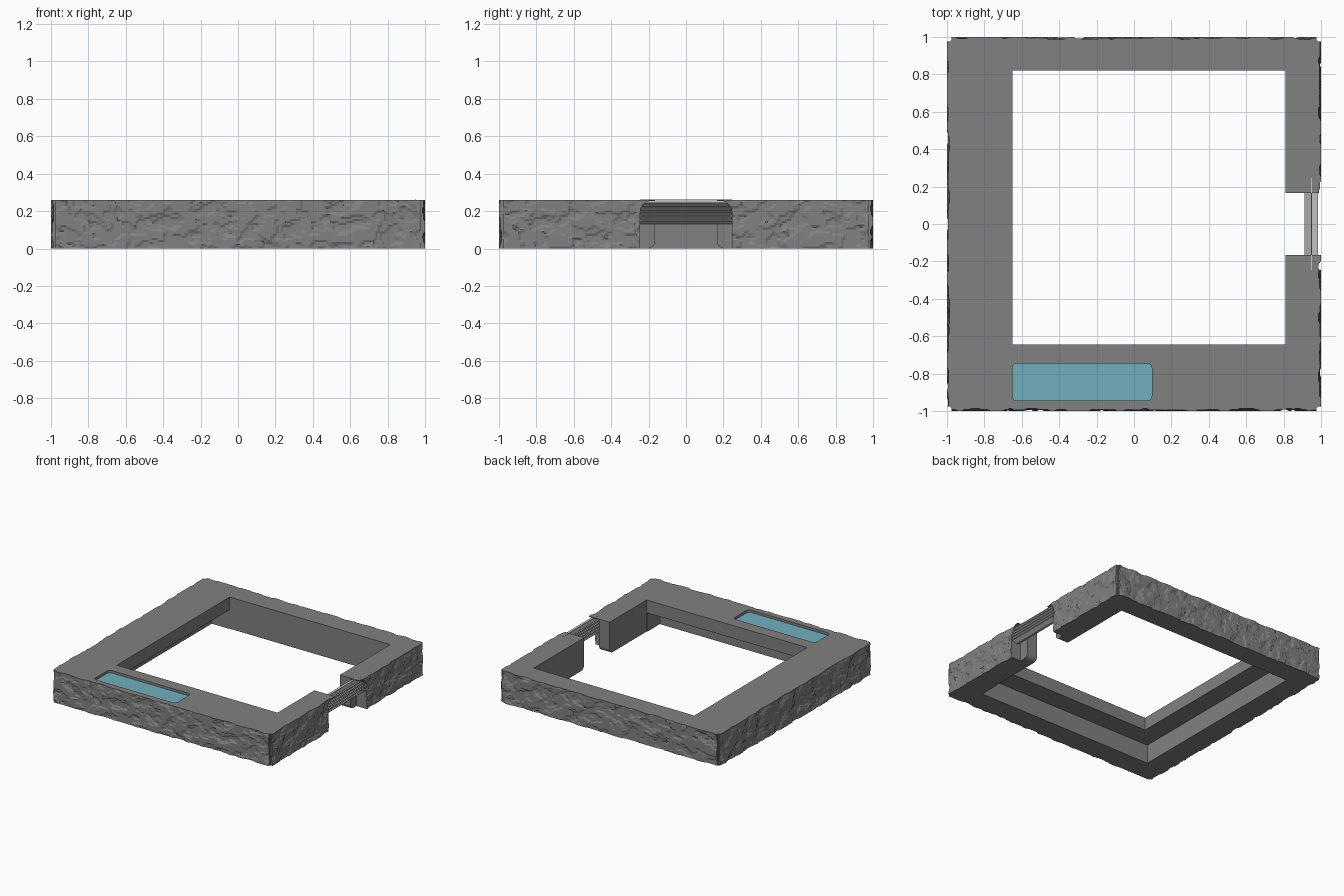
import bpy, bmesh, math
from mathutils import Vector, noise

if "Cube" in bpy.data.objects:
    bpy.data.objects.remove(bpy.data.objects["Cube"])


def material(name, color):
    m = bpy.data.materials.new(name)
    m.diffuse_color = (*color, 1)
    m.use_nodes = True
    m.node_tree.nodes["Principled BSDF"].inputs["Base Color"].default_value = m.diffuse_color
    return m


GREY = material("stone grey", (0.22, 0.22, 0.22))
BLUE = material("water blue", (0.165, 0.43, 0.51))
LIGHT = material("shutter light grey", (0.55, 0.55, 0.55))


def make(name, bm, mat):
    bmesh.ops.recalc_face_normals(bm, faces=bm.faces)
    me = bpy.data.meshes.new(name)
    bm.to_mesh(me)
    bm.free()
    me.materials.append(mat)
    ob = bpy.data.objects.new(name, me)
    bpy.context.collection.objects.link(ob)
    return ob


def prism(name, pts, vec, mat=GREY):
    """Extrude a closed outline of 3D points along vec."""
    bm = bmesh.new()
    f = bm.faces.new([bm.verts.new(p) for p in pts])
    ext = bmesh.ops.extrude_face_region(bm, geom=[f])
    bmesh.ops.translate(bm, vec=vec, verts=[v for v in ext["geom"] if isinstance(v, bmesh.types.BMVert)])
    return make(name, bm, mat)


def box(name, x0, x1, y0, y1, z0, z1, mat=GREY):
    return prism(name, [(x0, y0, z0), (x1, y0, z0), (x1, y1, z0), (x0, y1, z0)], (0, 0, z1 - z0), mat)


def arc(cx, cy, r, a0, a1, n=5):
    return [(cx + r * math.cos(math.radians(a0 + (a1 - a0) * i / n)),
             cy + r * math.sin(math.radians(a0 + (a1 - a0) * i / n))) for i in range(n + 1)]


def rounded(x0, x1, y0, y1, r):
    return (arc(x1 - r, y1 - r, r, 0, 90) + arc(x0 + r, y1 - r, r, 90, 180)
            + arc(x0 + r, y0 + r, r, 180, 270) + arc(x1 - r, y0 + r, r, 270, 360))


def cut(ob, cutters):
    for c in cutters:
        m = ob.modifiers.new("cut", 'BOOLEAN')
        m.operation, m.solver, m.object = 'DIFFERENCE', 'EXACT', c
    bpy.context.view_layer.update()
    me = bpy.data.meshes.new_from_object(ob.evaluated_get(bpy.context.evaluated_depsgraph_get()))
    ob.modifiers.clear()
    ob.data = me


H = 0.26

# Cutters: courtyard, room under the ledge, gateway, shutter recess, pool
yard = box("yard_cutter", -0.65, 0.81, -0.645, 0.82, -0.1, 0.4)
under = box("ledge_cutter", -0.81, 0.805, -0.81, 0.815, -0.1, 0.155)
r = 0.04
half = arc(0.165 + r, r, r, 180, 270)
gate_outline = ([(-0.165, 0.4), (0.165, 0.4)] + half + [(0.165 + r, -0.1), (-0.165 - r, -0.1)]
                + [(-y, z) for y, z in reversed(half)])
gate = prism("gate_cutter", [(0.7, y, z) for y, z in gate_outline], (0.5, 0, 0))
recess = prism("recess_cutter",
               [(0.905, y, z) for y, z in rounded(-0.245, 0.245, -0.2, 0.255, 0.06)], (0.3, 0, 0))
pool = prism("pool_cutter", [(x, y, 0.235) for x, y in rounded(-0.65, 0.095, -0.945, -0.745, 0.025)], (0, 0, 0.2))

# Square frame
frame = box("frame", -0.982, 0.982, -0.982, 0.982, 0, H)
cut(frame, [yard, under, gate, recess, pool])


# Rough stone cladding on each outer side
def relief(u, z, side):
    p = Vector((u * 9 + side * 31.7, z * 11, side * 7.3))
    n = noise.noise(p) + 0.45 * noise.noise(p * 2.3)
    level = 0 if n > 0.12 else (1 if n > -0.28 else 2)
    return 1.0 - 0.006 * level - 0.002 * (noise.noise(p * 0.6) + 1) / 2


def cladding(name, side):
    nu, nz, half_len, back = 170, 23, 0.977, 0.978
    bm = bmesh.new()

    def vert(u, d, z):
        a = side * math.pi / 2
        return bm.verts.new((d * math.cos(a) - u * math.sin(a), d * math.sin(a) + u * math.cos(a), z))

    grid = []
    for i in range(nu + 1):
        u = half_len * (2 * i / nu - 1)
        grid.append([vert(u, relief(u, H * j / nz, side), H * j / nz) for j in range(nz + 1)])
    for i in range(nu):
        for j in range(nz):
            bm.faces.new((grid[i][j], grid[i + 1][j], grid[i + 1][j + 1], grid[i][j + 1]))
    # edges run back to the frame
    rim = ([grid[i][0] for i in range(nu)] + [grid[nu][j] for j in range(nz)]
           + [grid[i][nz] for i in range(nu, 0, -1)] + [grid[0][j] for j in range(nz, 0, -1)])
    a = side * math.pi / 2
    n = Vector((math.cos(a), math.sin(a), 0))
    rear = [bm.verts.new(v.co + n * (back - v.co.dot(n))) for v in rim]
    for k in range(len(rim)):
        q = (k + 1) % len(rim)
        bm.faces.new((rim[k], rim[q], rear[q], rear[k]))
    bm.faces.new(rear)
    return make(name, bm, GREY)


for side, name in enumerate(("right", "back", "left", "front")):
    panel = cladding(name + "_stone_cladding", side)
    if side == 0:
        cut(panel, [gate, recess])

for c in (yard, under, gate, recess, pool):
    bpy.data.objects.remove(c)

# Pool water
prism("pool_water", [(x, y, 0.234) for x, y in rounded(-0.65, 0.095, -0.945, -0.745, 0.025)],
      (0, 0, 0.006), BLUE)

# Gate shutter: thin sheet with upturned slats on both faces
box("shutter_sheet", 0.946, 0.951, -0.245, 0.245, 0.128, 0.261, LIGHT)
for k in range(5):
    z = 0.13 + 0.0235 * k
    for tag, x0, x1 in (("outer", 0.951, 0.985), ("inner", 0.946, 0.912)):
        prism(f"shutter_slat_{tag}_{k + 1}",
              [(x0, -0.244, z), (x1, -0.244, z + 0.018), (x1, -0.244, z + 0.023), (x0, -0.244, z + 0.005)],
              (0, 0.488, 0), LIGHT)
